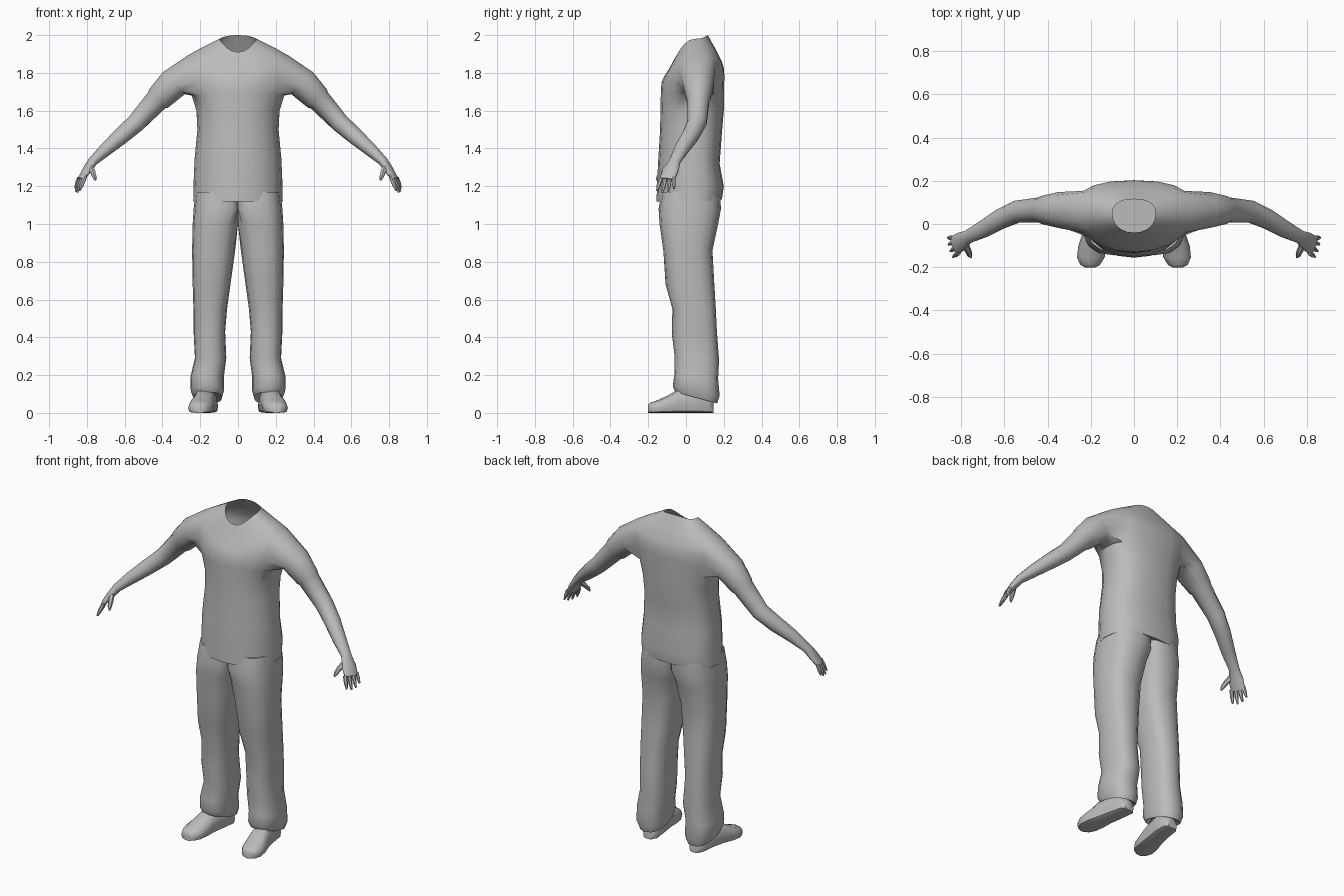
import bpy, bmesh
from math import sin, cos, pi, radians, copysign
from mathutils import Vector

if "Cube" in bpy.data.objects:
    bpy.data.objects.remove(bpy.data.objects["Cube"])

grey = bpy.data.materials.new("plain grey")
grey.use_nodes = True
grey.diffuse_color = (0.5, 0.5, 0.5, 1)
grey.node_tree.nodes["Principled BSDF"].inputs["Base Color"].default_value = (0.5, 0.5, 0.5, 1)


def power(v, n):
    return copysign(abs(v) ** (2 / n), v)


def skin(bm, a, b, closed=True):
    """Quads between two rows of vertices."""
    n = len(a)
    for i in range(n if closed else n - 1):
        j = (i + 1) % n
        bm.faces.new((a[i], a[j], b[j], b[i]))


def loft(bm, rows, closed=True, caps=True):
    rings = [[bm.verts.new(p) for p in row] for row in rows]
    for a, b in zip(rings, rings[1:]):
        skin(bm, a, b, closed)
    if caps:
        bm.faces.new(rings[0])
        bm.faces.new(rings[-1])
    return rings


def finish(bm, name, merge=False):
    """Mirror the +x half, shade it and colour it."""
    bmesh.ops.recalc_face_normals(bm, faces=bm.faces)
    me = bpy.data.meshes.new(name)
    bm.to_mesh(me)
    bm.free()
    me.materials.append(grey)
    ob = bpy.data.objects.new(name, me)
    bpy.context.collection.objects.link(ob)
    mod = ob.modifiers.new("mirror", 'MIRROR')
    mod.use_mirror_merge = merge
    bpy.ops.object.select_all(action='DESELECT')
    ob.select_set(True)
    bpy.context.view_layer.objects.active = ob
    bpy.ops.object.shade_smooth_by_angle(angle=radians(50))
    return ob


def tube(path, sides):
    """Rings along a path of (x, y, z, thickness, width)."""
    pts = [Vector(p[:3]) for p in path]
    rows = []
    for i, (x, y, z, thick, wide) in enumerate(path):
        d = (pts[min(i + 1, len(pts) - 1)] - pts[max(i - 1, 0)]).normalized()
        up = Vector((0.3, 0, 1))
        up = (up - up.dot(d) * d).normalized()
        side = d.cross(up)
        rows.append([pts[i] + up * thick * cos(t) + side * wide * sin(t)
                     for t in (2 * pi * k / sides for k in range(sides))])
    return rows


# Shirt body: half rings from front centre to back centre
# (front z, side z, back z, half width, front y, back y)
SHIRT = [
    (1.14, 1.14, 1.14, 0.20, -0.11, 0.15),
    (1.12, 1.12, 1.13, 0.237, -0.156, 0.19),
    (1.22, 1.22, 1.20, 0.235, -0.153, 0.20),
    (1.34, 1.34, 1.32, 0.230, -0.147, 0.178),
    (1.50, 1.50, 1.48, 0.215, -0.137, 0.19),
    (1.62, 1.60, 1.60, 0.220, -0.135, 0.20),
    (1.70, 1.68, 1.70, 0.245, -0.133, 0.20),
    (1.75, 1.76, 1.77, 0.27, -0.130, 0.203),
    (1.79, 1.83, 1.82, 0.28, -0.110, 0.202),
    (1.82, 1.89, 1.86, 0.27, -0.090, 0.19),
    (1.87, 1.935, 1.92, 0.19, -0.064, 0.16),
    (1.91, 1.98, 2.00, 0.10, -0.04, 0.115),
]
HALF = 10


def shirt_ring(zf, zs, zb, hw, yf, yb):
    yc = yf * 0.45 + yb * 0.55
    row = []
    for k in range(HALF + 1):
        t = pi * (k / HALF - 0.5)
        s, c = sin(t), cos(t)
        n = 2.1 if s < 0 else 2.5
        y = yc + abs(power(s, n)) * ((yf if s < 0 else yb) - yc)
        z = zs * c * c + (zf if s < 0 else zb) * s * s
        x = 0 if k in (0, HALF) else hw * power(c, n)
        row.append((x, y, z))
    return row


# Arm from the sleeve to the knuckles
ARM = [
    (0.34, 0.065, 1.745, 0.082, 0.085),
    (0.42, 0.065, 1.665, 0.070, 0.066),
    (0.43, 0.065, 1.655, 0.062, 0.060),
    (0.54, 0.058, 1.535, 0.050, 0.052),
    (0.62, 0.022, 1.465, 0.045, 0.047),
    (0.70, -0.025, 1.395, 0.036, 0.040),
    (0.77, -0.06, 1.33, 0.025, 0.031),
    (0.80, -0.08, 1.285, 0.021, 0.044),
    (0.832, -0.10, 1.235, 0.014, 0.044),
]

bm = bmesh.new()
rings = loft(bm, [shirt_ring(*r) for r in SHIRT], closed=False, caps=False)
# Open the shoulder and join the arm to the opening
lo, hi, mid = 6, 9, HALF // 2
doomed = [f for f in bm.faces if all(
    v in [w for r in rings[lo:hi + 1] for w in r[mid - 2:mid + 3]] for v in f.verts)]
bmesh.ops.delete(bm, geom=doomed, context='FACES')
hole = [rings[hi][mid - k] for k in range(3)]
hole += [rings[r][mid - 2] for r in range(hi - 1, lo, -1)]
hole += [rings[lo][mid + k] for k in range(-2, 3)]
hole += [rings[r][mid + 2] for r in range(lo + 1, hi)]
hole += [rings[hi][mid + 2], rings[hi][mid + 1]]
arm = loft(bm, tube(ARM, len(hole)), caps=False)
skin(bm, hole, arm[0])
bm.faces.new(arm[-1])
bmesh.ops.delete(bm, geom=[v for v in bm.verts if not v.link_faces], context='VERTS')
finish(bm, "shirt_and_arms", merge=True)

# Fingers and thumb
bm = bmesh.new()
for k, length in enumerate((0.88, 1.0, 0.95, 0.75)):
    off = (k - 1.5) * 0.023
    base = Vector((0.826 - off * -0.4, -0.098 + off, 1.245))
    run = Vector((0.030, -0.012 + off * 0.35, -0.078)) * length
    path = [(*(base + run * f), r, r) for f, r in ((0, 0.012), (0.55, 0.011), (1, 0.005))]
    loft(bm, tube(path, 6))
THUMB = [(0.785, -0.09, 1.305, 0.016, 0.018), (0.768, -0.125, 1.275, 0.015, 0.015),
         (0.76, -0.145, 1.25, 0.012, 0.012), (0.755, -0.155, 1.232, 0.005, 0.005)]
loft(bm, tube(THUMB, 6))
finish(bm, "fingers")

# Trouser legs: (front z, back z, inner x, outer x, front y, back y)
LEG = [
    (1.17, 1.17, -0.05, 0.225, -0.13, 0.18),
    (1.08, 1.08, -0.05, 0.235, -0.145, 0.185),
    (1.00, 1.00, -0.008, 0.240, -0.140, 0.170),
    (0.86, 0.86, 0.015, 0.243, -0.120, 0.140),
    (0.68, 0.68, 0.040, 0.240, -0.108, 0.150),
    (0.55, 0.55, 0.058, 0.236, -0.072, 0.158),
    (0.42, 0.44, 0.068, 0.235, -0.075, 0.163),
    (0.30, 0.28, 0.062, 0.228, -0.060, 0.175),
    (0.20, 0.18, 0.075, 0.252, -0.062, 0.170),
    (0.14, 0.09, 0.075, 0.250, -0.070, 0.178),
    (0.11, 0.05, 0.085, 0.235, -0.055, 0.165),
    (0.13, 0.08, 0.110, 0.215, -0.030, 0.130),
]


def leg_ring(zf, zb, xi, xo, yf, yb):
    row = []
    for k in range(16):
        t = 2 * pi * k / 16
        s = power(sin(t), 2.5)
        x = (xi + xo) / 2 + (xo - xi) / 2 * power(cos(t), 2.5)
        y = (yf + yb) / 2 + (yb - yf) / 2 * s
        row.append((max(x, 0), y, zf + (zb - zf) * (s + 1) / 2))
    return row


bm = bmesh.new()
loft(bm, [leg_ring(*r) for r in LEG])
finish(bm, "trousers")

# Shoes: (y, centre x, half width, height)
SHOE = [
    (0.145, 0.155, 0.030, 0.06), (0.12, 0.155, 0.050, 0.09), (0.04, 0.165, 0.055, 0.13),
    (-0.04, 0.18, 0.058, 0.125), (-0.10, 0.192, 0.066, 0.09), (-0.155, 0.20, 0.064, 0.066),
    (-0.19, 0.203, 0.045, 0.054), (-0.202, 0.203, 0.022, 0.042),
]
bm = bmesh.new()
loft(bm, [[(xc + hw * power(cos(t), 2.6), y, max(0, h * (0.4 + 0.6 * sin(t)) if sin(t) > 0
            else h * 0.4 + 0.4 * h * power(sin(t), 6)))
           for t in (2 * pi * k / 12 for k in range(12))] for y, xc, hw, h in SHOE])
finish(bm, "shoes")
